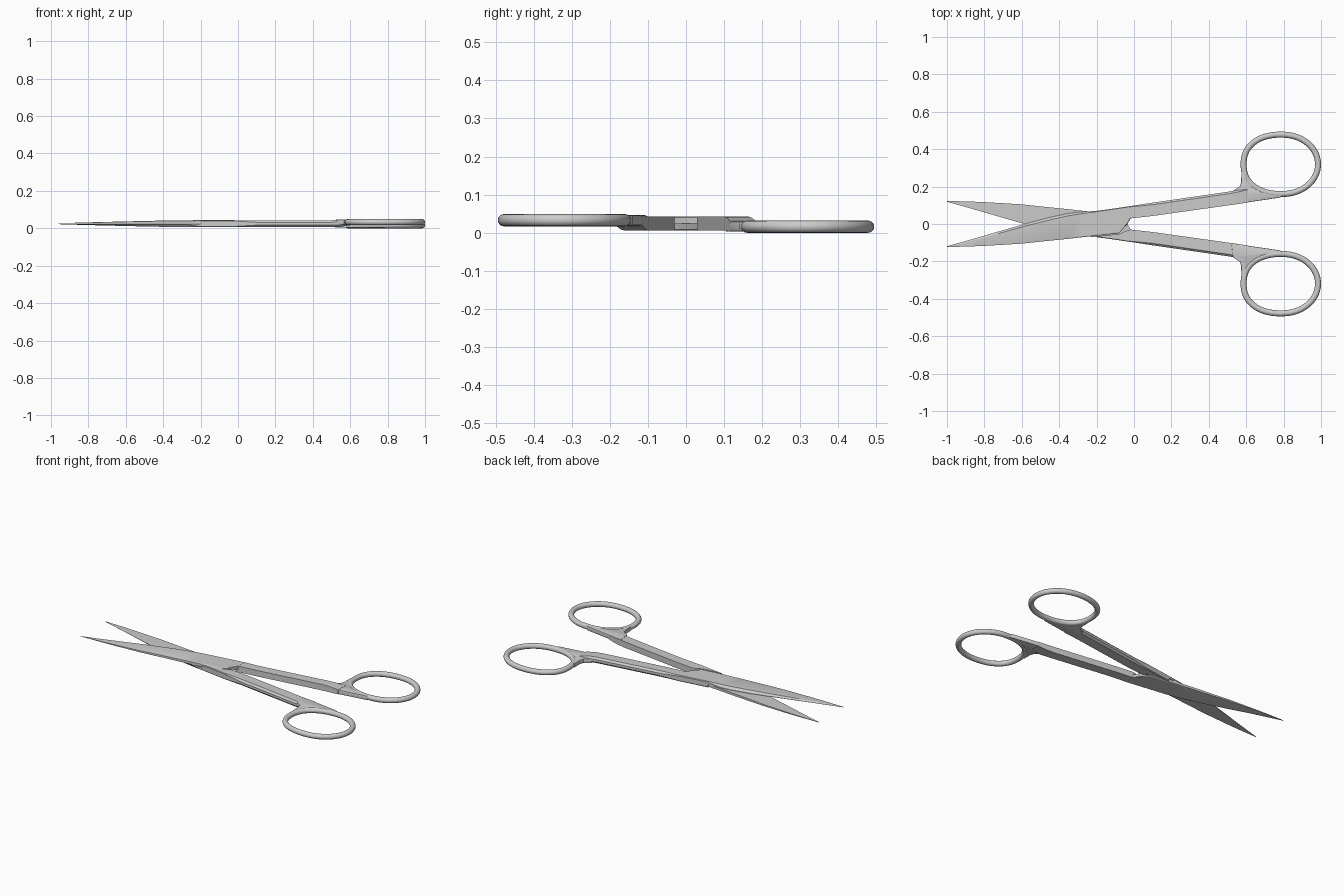
import bpy, bmesh
from math import cos, sin, pi, copysign
from mathutils import Matrix

if "Cube" in bpy.data.objects:
    bpy.data.objects.remove(bpy.data.objects["Cube"])

ZM = 0.0245          # plane where the two halves meet
ZT, ZB = 0.043, 0.006


def finish(name, bm, angle):
    """Make the part and its twin, turned half a turn about the long axis."""
    bmesh.ops.recalc_face_normals(bm, faces=bm.faces)
    for prefix in ("upper_", "lower_"):
        mesh = bpy.data.meshes.new(prefix + name)
        bm.to_mesh(mesh)
        if prefix == "lower_":
            turn = Matrix.Translation((0, 0, ZM)) @ Matrix.Rotation(pi, 4, 'X') @ Matrix.Translation((0, 0, -ZM))
            mesh.transform(turn)
        obj = bpy.data.objects.new(prefix + name, mesh)
        bpy.context.collection.objects.link(obj)
        bpy.ops.object.select_all(action='DESELECT')
        obj.select_set(True)
        bpy.context.view_layer.objects.active = obj
        bpy.ops.object.shade_smooth_by_angle(angle=angle)
    bm.free()


def loft(name, rings, closed=False, angle=0.4):
    bm = bmesh.new()
    rows = [[bm.verts.new(p) for p in r] for r in rings]
    n = len(rows[0])
    for i in range(len(rows) if closed else len(rows) - 1):
        a, b = rows[i], rows[(i + 1) % len(rows)]
        for j in range(n):
            k = (j + 1) % n
            bm.faces.new((a[j], a[k], b[k], b[j]))
    if not closed:
        bm.faces.new(rows[0])
        bm.faces.new(rows[-1])
    finish(name, bm, angle)


# blade and lap joint: x, spine y, edge y, thickness, width of the ground edge
blade = [(-1.0, -0.123, -0.119, 0.001, 0.002), (-0.9, -0.121, -0.091, 0.004, 0.008),
         (-0.8, -0.117, -0.062, 0.007, 0.010), (-0.6, -0.105, -0.004, 0.012, 0.012),
         (-0.45, -0.089, 0.036, 0.0155, 0.014), (-0.35, -0.079, 0.057, 0.017, 0.013),
         (-0.28, -0.071, 0.065, 0.018, 0.010), (-0.2, -0.063, 0.070, 0.0185, 0.004),
         (-0.08, -0.050, 0.087, 0.0185, 0.004), (-0.035, 0.0, 0.094, 0.0185, 0.004),
         (-0.018, 0.030, 0.096, 0.0185, 0.004)]
base = ZM + 0.0003
loft("blade", [[(x, s, base), (x, s, base + t * 0.85), (x, s + min(0.006, (e - s) / 3), base + t),
                (x, e - w, base + t), (x, e, base + t * (0.15 if x < -0.25 else 0.8)), (x, e, base)]
               for x, s, e, t, w in blade])

# shoulder below the lap, where the shank thickens to full depth
shoulder = [(-0.2, 0.066, 0.070), (-0.08, 0.053, 0.087), (-0.035, 0.034, 0.094), (-0.018, 0.030, 0.096)]
loft("shoulder", [[(x, lo, ZB), (x, lo, base), (x, hi, base), (x, hi, ZB + 0.004), (x, hi - 0.003, ZB)]
                  for x, lo, hi in shoulder])

# shank with chamfered outer side
shank = [(-0.018, 0.030, 0.096, ZB, ZT, 0.004), (0.1, 0.043, 0.114, ZB, ZT, 0.011),
         (0.5, 0.099, 0.172, ZB, ZT, 0.011), (0.55, 0.106, 0.180, 0.005, 0.041, 0.010),
         (0.61, 0.115, 0.190, 0.003, 0.031, 0.006)]
loft("shank", [[(x, lo, b), (x, lo, t), (x, hi - c, t), (x, hi, t - c), (x, hi, b + c), (x, hi - c, b)]
               for x, lo, hi, b, t, c in shank])

# web that joins shank and finger ring
web = [(0.52, 0.103), (0.78, 0.141), (0.80, 0.155), (0.74, 0.161), (0.685, 0.172), (0.64, 0.203),
       (0.61, 0.245), (0.59, 0.29), (0.574, 0.28), (0.573, 0.225), (0.566, 0.202), (0.53, 0.178)]
bm = bmesh.new()
face = bm.faces.new([bm.verts.new((x, y, 0.003)) for x, y in web])
top = bmesh.ops.extrude_face_region(bm, geom=[face])
bmesh.ops.translate(bm, vec=(0, 0, 0.027), verts=[v for v in top["geom"] if isinstance(v, bmesh.types.BMVert)])
rim = [e for e in bm.edges if abs(e.verts[0].co.z - e.verts[1].co.z) < 1e-6]
bmesh.ops.bevel(bm, geom=rim, offset=0.004, segments=2, affect='EDGES', profile=0.5)
finish("web", bm, 0.6)

# finger ring: round bar along a slightly squared oval
R, N, M = 0.016, 72, 16


def power(v, n):
    return copysign(abs(v) ** (2 / n), v)


path = []
for i in range(N):
    a = 2 * pi * i / N
    n = 2.15 - 0.12 * cos(a)
    path.append((0.785 + 0.199 * power(cos(a), n), 0.319 + 0.159 * power(sin(a), n)))
rings = []
for i, (x, y) in enumerate(path):
    (x0, y0), (x1, y1) = path[i - 1], path[(i + 1) % N]
    dx, dy = x1 - x0, y1 - y0
    length = (dx * dx + dy * dy) ** 0.5
    nx, ny = dy / length, -dx / length
    rings.append([(x + nx * R * cos(2 * pi * j / M), y + ny * R * cos(2 * pi * j / M),
                   R + R * sin(2 * pi * j / M)) for j in range(M)])
loft("finger_ring", rings, closed=True, angle=0.8)
